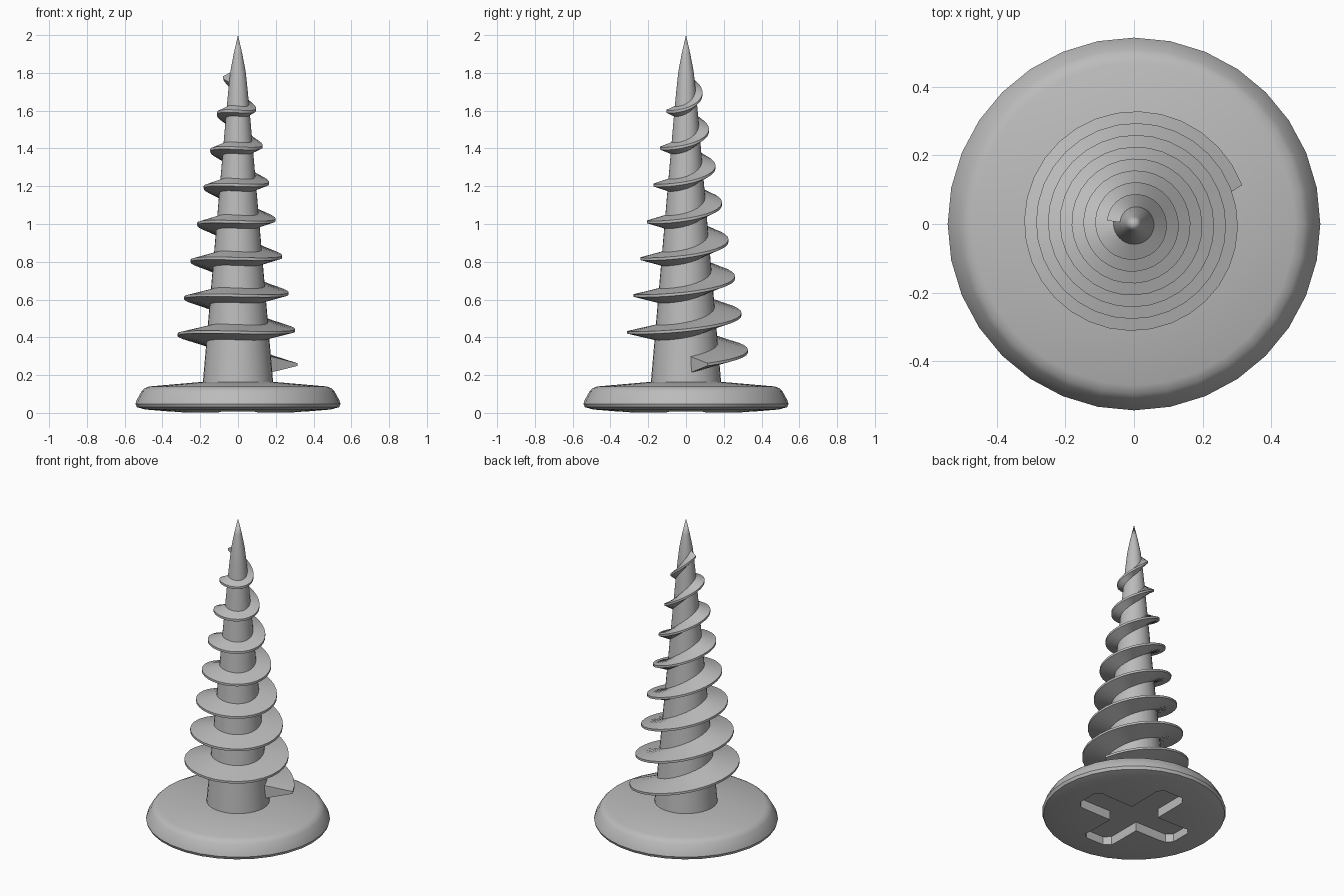
import bpy, bmesh, math

if "Cube" in bpy.data.objects:
    bpy.data.objects.remove(bpy.data.objects["Cube"])

SEG = 32
metal = bpy.data.materials.new("grey metal")
metal.diffuse_color = (0.5, 0.5, 0.5, 1)
metal.use_nodes = True
metal.node_tree.nodes["Principled BSDF"].inputs["Base Color"].default_value = metal.diffuse_color


def make(name, bm, angle=30):
    bmesh.ops.recalc_face_normals(bm, faces=bm.faces)
    me = bpy.data.meshes.new(name)
    bm.to_mesh(me)
    bm.free()
    me.materials.append(metal)
    ob = bpy.data.objects.new(name, me)
    bpy.context.collection.objects.link(ob)
    smooth(me, angle)
    return ob


def smooth(me, angle):
    for p in me.polygons:
        p.use_smooth = True
    me.set_sharp_from_angle(angle=math.radians(angle))


def lathe(name, profile, angle=30):
    bm = bmesh.new()
    rings = []
    for r, z in profile:
        if r == 0:
            rings.append([bm.verts.new((0, 0, z))] * SEG)
        else:
            rings.append([bm.verts.new((r * math.cos(2 * math.pi * i / SEG),
                                        r * math.sin(2 * math.pi * i / SEG), z))
                          for i in range(SEG)])
    for a, b in zip(rings, rings[1:]):
        for i in range(SEG):
            j = (i + 1) % SEG
            bm.faces.new(list(dict.fromkeys((a[i], a[j], b[j], b[i]))))
    return make(name, bm, angle)


# Flat round head
head = lathe("head", [(0, 0), (0.3, 0.002), (0.49, 0.018), (0.535, 0.03), (0.543, 0.048),
                      (0.535, 0.07), (0.51, 0.115), (0.495, 0.13), (0.47, 0.14),
                      (0.18, 0.165), (0, 0.165)], 40)

# Cross-shaped driver recess with chamfered arm ends
bm = bmesh.new()
L, w, c = 0.36, 0.1, 0.035
arm = [(w, -w), (L - c, -w), (L, -w + c), (L, w - c), (L - c, w)]
outline = []
for k in range(4):
    ca, sa = [(1, 0), (0, 1), (-1, 0), (0, -1)][k]
    outline += [(x * ca - y * sa, x * sa + y * ca) for x, y in arm]
base = bm.faces.new([bm.verts.new((x, y, -0.1)) for x, y in outline])
top = bmesh.ops.extrude_face_region(bm, geom=[base])["geom"]
bmesh.ops.translate(bm, vec=(0, 0, 0.16),
                    verts=[v for v in top if isinstance(v, bmesh.types.BMVert)])
cutter = make("recess_cutter", bm)
cutter.hide_render = True
mod = head.modifiers.new("recess", "BOOLEAN")
mod.operation = "DIFFERENCE"
mod.solver = "EXACT"
mod.object = cutter
dg = bpy.context.evaluated_depsgraph_get()
cut_mesh = bpy.data.meshes.new_from_object(head.evaluated_get(dg))
head.modifiers.clear()
head.data = cut_mesh
smooth(cut_mesh, 40)
bpy.data.objects.remove(cutter)


# Tapered shaft with pointed tip
def shaft_r(z):
    return 0.187 - (z - 0.15) * 0.0865


lathe("shaft", [(0, 0.13), (shaft_r(0.13), 0.13), (shaft_r(0.9), 0.9), (shaft_r(1.6), 1.6),
                (0.05, 1.72), (0.04, 1.81), (0.023, 1.9), (0, 2.0)])

# Tilted spiral thread, shrinking towards the tip
bm = bmesh.new()
t0, t1 = 0.055, 7.48
steps = int((t1 - t0) * SEG)
prev = None
for i in range(steps + 1):
    f = i / steps
    t = t0 + (t1 - t0) * f
    a = 2 * math.pi * t
    z = 0.28 + 0.195 * t - 0.037 * math.cos(a)
    rc = 0.337 - 0.0345 * t
    ri = max(shaft_r(z) - 0.02, 0.015)
    h = 0.046 - 0.01 * f
    lag = math.radians(14) * max(0, 1 - i / 6)   # slanted start face
    ring = []
    for r, dz, da in ((ri, -h, lag), (rc, -0.007, 0), (rc, 0.007, 0), (ri, h, lag)):
        ring.append(bm.verts.new((r * math.cos(a - da), r * math.sin(a - da), z + dz)))
    if prev:
        for j in range(4):
            k = (j + 1) % 4
            bm.faces.new((prev[j], prev[k], ring[k], ring[j]))
    else:
        bm.faces.new(ring)
    prev = ring
bm.faces.new(prev)
make("thread", bm)
